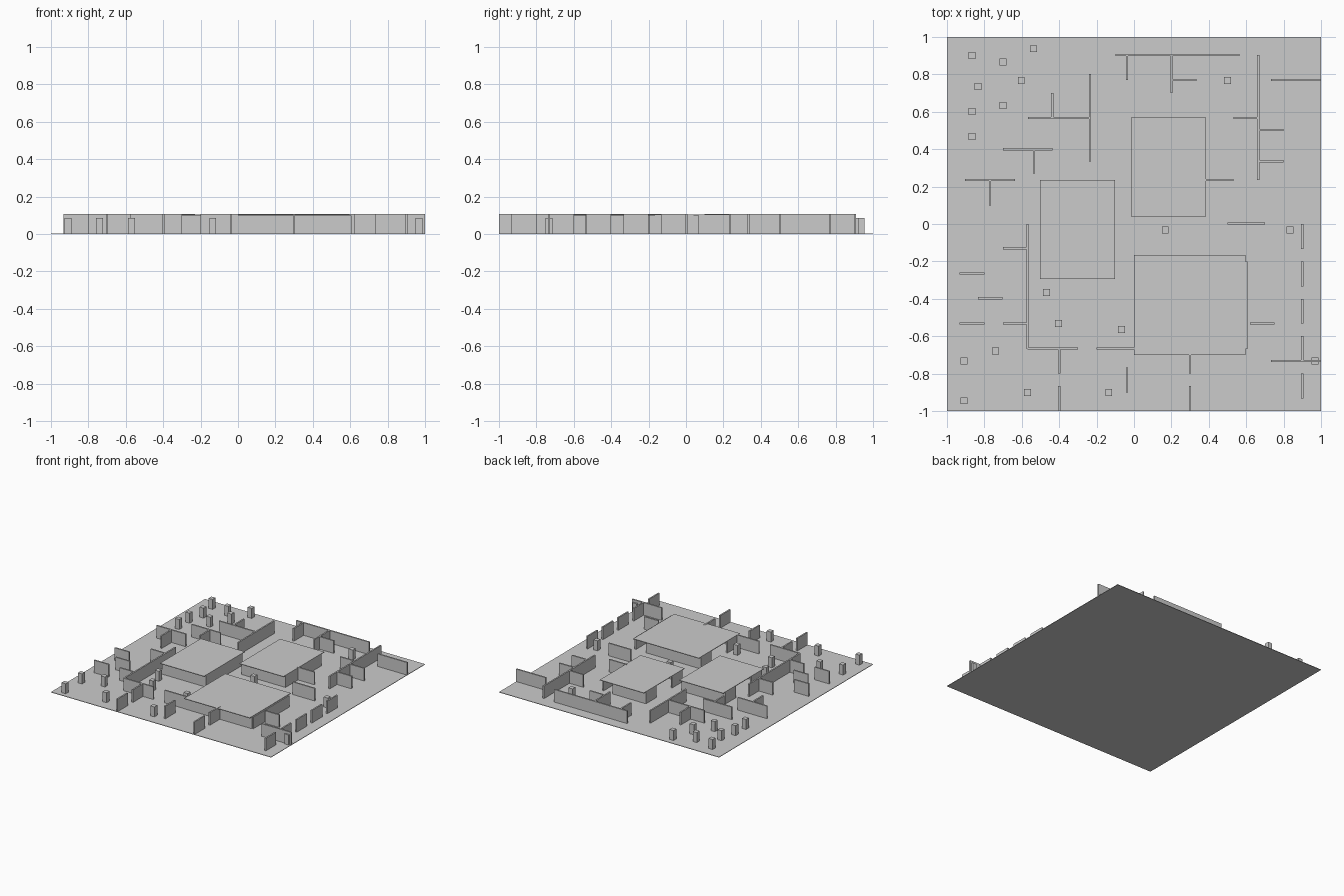
import bpy

WALL_T, WALL_H = 0.012, 0.107     # free-standing walls
POST_W, POST_H = 0.037, 0.086     # small square posts
ROOF_Z, ROOF_T = 0.099, 0.005     # building roofs


def box(name, x0, x1, y0, y1, z0, z1):
    x0, x1 = sorted((x0, x1))
    bpy.ops.mesh.primitive_cube_add(
        size=1, location=((x0 + x1) / 2, (y0 + y1) / 2, (z0 + z1) / 2))
    ob = bpy.context.object
    ob.name = name
    ob.scale = (x1 - x0, y1 - y0, z1 - z0)
    return ob


def wall_x(name, y, x0, x1, h=WALL_H):
    return box(name, x0, x1, y - WALL_T / 2, y + WALL_T / 2, 0, h)


def wall_y(name, x, y0, y1, h=WALL_H):
    return box(name, x - WALL_T / 2, x + WALL_T / 2, y0, y1, 0, h)


# ground slab
box("ground", -1, 1, -1, 1, 0, 0.004)

# walls running left-right: y, x start, x end
for y, a, b in [
    (0.903, -0.1, 0.563), (0.77, 0.2, 0.333), (0.77, 0.733, 1.0),
    (0.567, -0.567, -0.237), (0.4, -0.7, -0.437), (0.235, -0.903, -0.637),
    (0.567, 0.533, 0.663), (0.502, 0.663, 0.8), (0.335, 0.663, 0.8),
    (0.235, 0.375, 0.533), (0.002, 0.5, 0.7), (-0.13, -0.7, -0.57),
    (-0.265, -0.933, -0.8), (-0.397, -0.833, -0.703), (-0.532, -0.933, -0.8),
    (-0.532, -0.7, -0.57), (-0.665, -0.57, -0.3), (-0.665, -0.2, 0.0),
    (-0.532, 0.62, 0.75), (-0.733, 0.733, 1.0),
]:
    wall_x("cross_wall", y, a, b)

# walls running front-back: x, y start, y end
for x, a, b in [
    (-0.037, 0.77, 0.9), (0.2, 0.7, 0.9), (-0.235, 0.335, 0.803),
    (-0.437, 0.567, 0.7), (-0.535, 0.27, 0.4), (-0.77, 0.1, 0.235),
    (0.664, 0.235, 0.903), (-0.569, -0.667, 0.0), (-0.4, -0.8, -0.667),
    (-0.4, -1.0, -0.867), (-0.037, -0.9, -0.767), (0.3, -0.8, -0.667),
    (0.3, -1.0, -0.867),
]:
    wall_y("long_wall", x, a, b)

# row of short walls along the right edge
for i in range(5):
    wall_y("edge_wall", 0.9, -0.933 + 0.2 * i, -0.8 + 0.2 * i)

# square posts
r = POST_W / 2
for x, y in [
    (-0.867, 0.9), (-0.7, 0.867), (-0.537, 0.937), (-0.833, 0.735),
    (-0.603, 0.768), (-0.867, 0.602), (-0.7, 0.633), (-0.867, 0.468),
    (0.5, 0.768), (0.167, -0.032), (0.833, -0.032), (-0.467, -0.367),
    (-0.403, -0.533), (-0.067, -0.565), (-0.91, -0.733), (-0.74, -0.68),
    (-0.91, -0.945), (-0.57, -0.9), (-0.135, -0.9), (0.967, -0.733),
]:
    box("post", x - r, x + r, y - r, y + r, 0, POST_H)

# roofed buildings: flat roof overhanging the front and back walls
EAVE, DOOR_JAMB = 0.033, 0.13
for name, x0, x1, y0, y1, back_end, right_shift in [
    ("front_building", 0.0, 0.597, -0.7, -0.167, 0.5, 0.003),
    ("left_building", -0.503, -0.102, -0.295, 0.235, -0.108, -0.006),
    ("rear_building", -0.016, 0.385, 0.04, 0.57, 0.29, -0.006),
]:
    box(name + "_roof", x0, x1, y0, y1, ROOF_Z, ROOF_Z + ROOF_T)
    f, b = y0 + EAVE, y1 - EAVE
    wall_x(name + "_front_wall", f, x0, x1, ROOF_Z)
    wall_x(name + "_back_wall", b, x0, back_end, ROOF_Z)
    wall_y(name + "_right_wall", x1 + right_shift, f, b, ROOF_Z)
    # left side has a wide doorway
    wall_y(name + "_left_wall_front", x0 + 0.006, f, f + DOOR_JAMB, ROOF_Z)
    wall_y(name + "_left_wall_back", x0 + 0.006, b - DOOR_JAMB, b, ROOF_Z)
